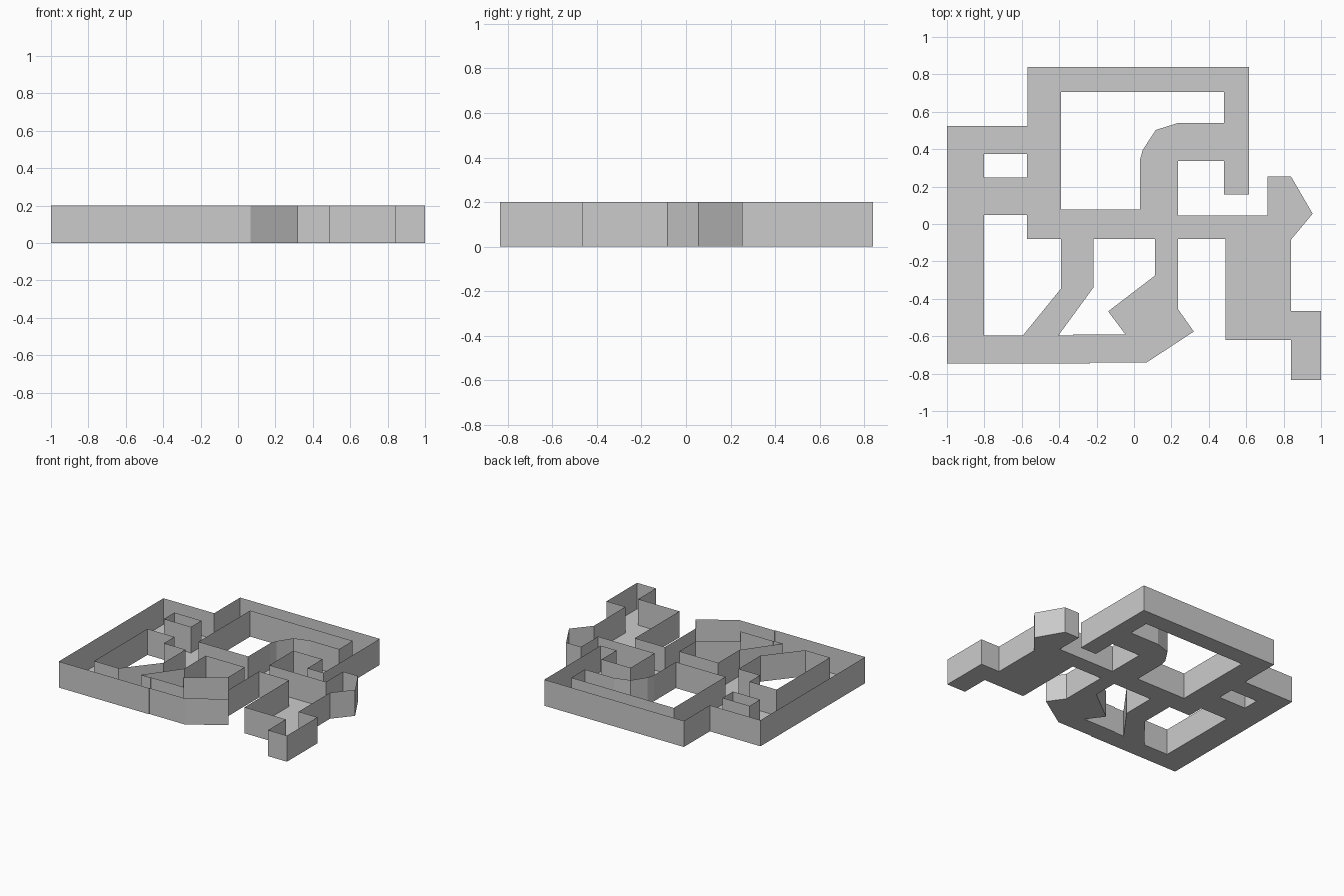
import bpy, bmesh
from mathutils import Vector

if "Cube" in bpy.data.objects:
    bpy.data.objects.remove(bpy.data.objects["Cube"])

HEIGHT = 0.2

# Plan outline of the corridors
outline = [(-1, .525), (-.57, .525), (-.57, .84), (.615, .84), (.615, .157),
           (.48, .157), (.48, .337), (.235, .337), (.235, .045), (.715, .045),
           (.715, .253), (.84, .253), (.955, .055), (.84, -.083), (.84, -.465),
           (1, -.465), (1, -.835), (.84, -.835), (.84, -.62), (.49, -.62),
           (.49, -.08), (.235, -.08), (.235, -.455), (.32, -.575), (.068, -.74),
           (-.235, -.74), (-.235, -.745), (-1, -.745)]

# Open courts inside the outline
upper_court = [(-.39, .705), (.48, .705), (.48, .54), (.235, .54), (.117, .503),
               (.047, .397), (.032, .342), (.032, .078), (-.39, .078)]
small_court = [(-.803, .375), (-.573, .375), (-.573, .248), (-.803, .248)]
left_court = [(-.803, .048), (-.573, .048), (-.573, -.08), (-.39, -.08),
              (-.39, -.345), (-.595, -.597), (-.803, -.597)]
centre_court = [(-.217, -.08), (.113, -.08), (.113, -.275), (-.138, -.467),
                (-.045, -.592), (-.325, -.592), (-.325, -.597), (-.405, -.597),
                (-.217, -.34)]
loops = [outline, upper_court, small_court, left_court, centre_court]


def add_loops(bm):
    edges = []
    for pts in loops:
        vs = [bm.verts.new((x, y, 0)) for x, y in pts]
        edges += [bm.edges.new((a, b)) for a, b in zip(vs, vs[1:] + vs[:1])]
    return edges


# Floor sheet with thin walls raised on every boundary edge, open at the top
bm = bmesh.new()
border = add_loops(bm)
bmesh.ops.triangle_fill(bm, edges=border, use_beauty=True, normal=Vector((0, 0, 1)))
floor = list(bm.faces)
raised = bmesh.ops.extrude_edge_only(bm, edges=border)["geom"]
bmesh.ops.translate(bm, vec=(0, 0, HEIGHT),
                    verts=[v for v in raised if isinstance(v, bmesh.types.BMVert)])
bmesh.ops.recalc_face_normals(bm, faces=bm.faces)
floor[0].normal_update()
if floor[0].normal.z < 0:
    bmesh.ops.reverse_faces(bm, faces=bm.faces)

mesh = bpy.data.meshes.new("corridor_walls_and_floor")
bm.to_mesh(mesh)
bm.free()
obj = bpy.data.objects.new("corridor_walls_and_floor", mesh)
bpy.context.collection.objects.link(obj)
